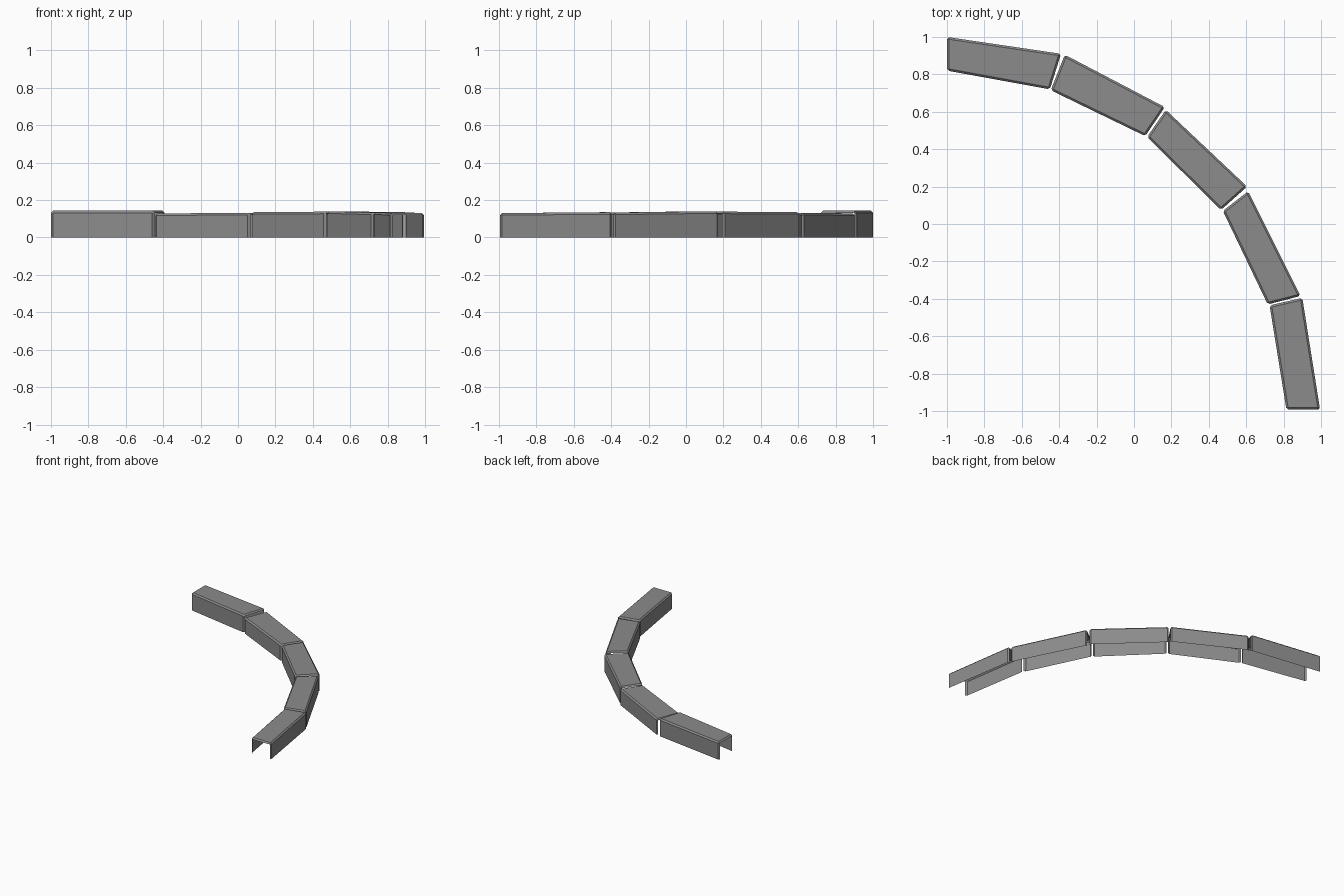
import bpy, bmesh
from mathutils import Vector

cube = bpy.data.objects.get("Cube")
if cube:
    bpy.data.objects.remove(cube, do_unlink=True)

grey = bpy.data.materials.new("plain grey")
grey.use_nodes = True
colour = (0.26, 0.26, 0.26, 1)
grey.diffuse_color = colour
grey.node_tree.nodes["Principled BSDF"].inputs["Base Color"].default_value = colour


def channel(name, start, end, heights):
    """Open cover: roof and two sides with chamfered edges, no floor or ends."""
    outline = [start[0], start[1], end[1], end[0]]
    tops = [heights[0], heights[0], heights[1], heights[1]]
    bm = bmesh.new()
    low = [bm.verts.new((x, y, 0)) for x, y in outline]
    high = [bm.verts.new((x, y, z)) for (x, y), z in zip(outline, tops)]
    bm.faces.new(high)
    for i in range(4):
        j = (i + 1) % 4
        bm.faces.new((low[i], low[j], high[j], high[i]))
    bmesh.ops.recalc_face_normals(bm, faces=bm.faces)
    # chamfer everything but the open rim at the ground
    edges = [e for e in bm.edges if any(v.co.z > 0.01 for v in e.verts)]
    bmesh.ops.bevel(bm, geom=edges, offset=0.011, offset_type='OFFSET',
                    segments=1, profile=0.5, affect='EDGES')
    bm.normal_update()
    # open both ends
    ends = []
    for a, b in (start, end):
        along = (Vector(b) - Vector(a)).normalized()
        across = Vector((-along.y, along.x, 0))
        wall = [f for f in bm.faces if abs(f.normal.dot(across)) > 0.99]
        mid = Vector(((a[0] + b[0]) / 2, (a[1] + b[1]) / 2, 0.07))
        ends.append(min(wall, key=lambda f: (f.calc_center_median() - mid).length))
    bmesh.ops.delete(bm, geom=ends, context='FACES')
    mesh = bpy.data.meshes.new(name)
    bm.to_mesh(mesh)
    bm.free()
    mesh.materials.append(grey)
    obj = bpy.data.objects.new(name, mesh)
    bpy.context.collection.objects.link(obj)


# each section: outer and inner corner at its start, then at its end
channel("back_section", [(-1, 1), (-1, .82)], [(-.39, .91), (-.45, .72)], (.143, .143))
channel("back_middle_section", [(-.37, .905), (-.445, .715)], [(.165, .625), (.06, .47)], (.128, .132))
channel("middle_section", [(.17, .61), (.07, .465)], [(.605, .2), (.465, .075)], (.135, .138))
channel("front_middle_section", [(.61, .175), (.475, .07)], [(.89, -.385), (.715, -.43)], (.14, .133))
channel("front_section", [(.9, -.395), (.725, -.435)], [(.995, -.993), (.815, -.993)], (.135, .13))
